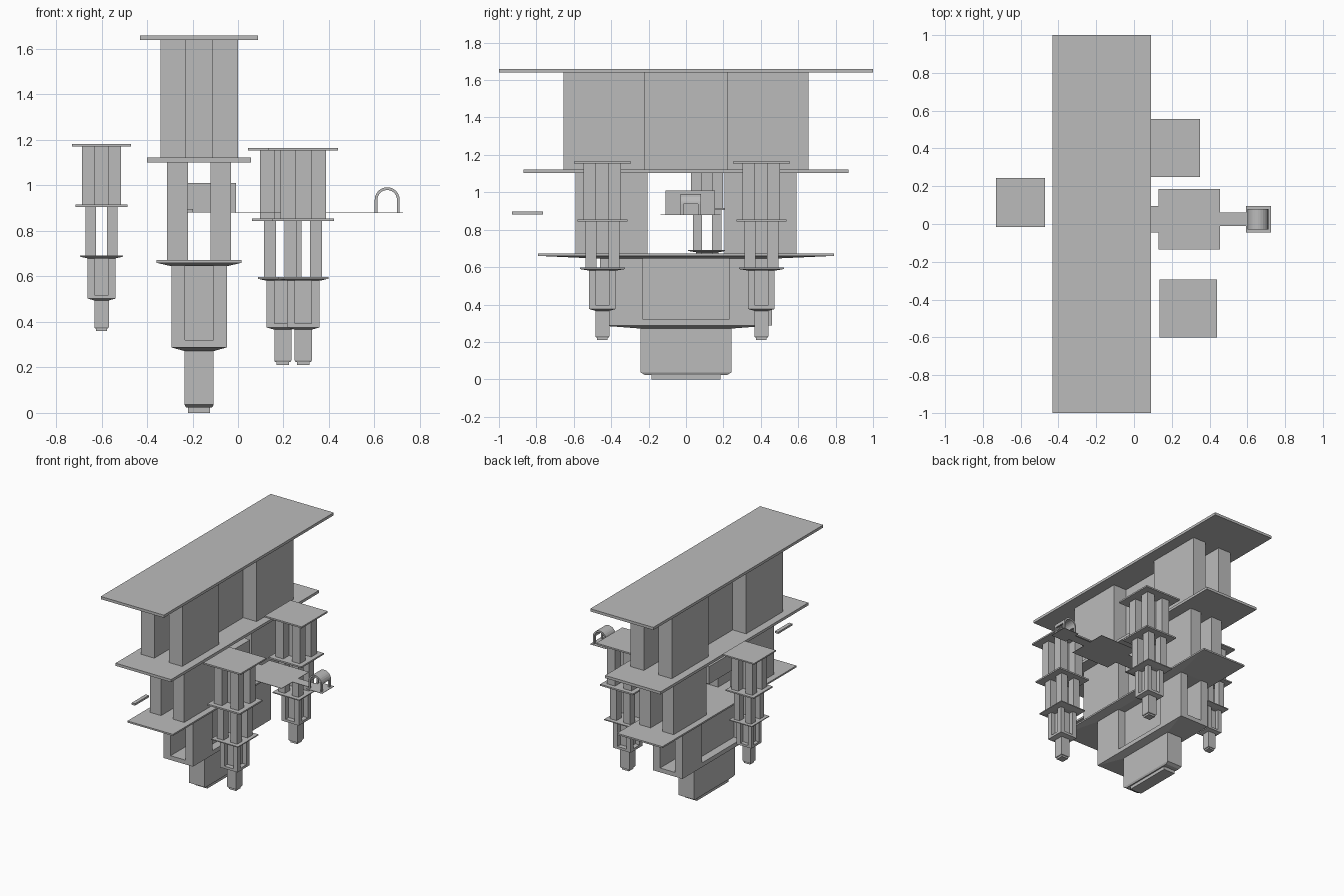
import bpy, bmesh, math

if "Cube" in bpy.data.objects:
    bpy.data.objects.remove(bpy.data.objects["Cube"])

mat = bpy.data.materials.new("stone_grey")
mat.diffuse_color = (0.5, 0.5, 0.5, 1)
mat.use_nodes = True
mat.node_tree.nodes["Principled BSDF"].inputs["Base Color"].default_value = mat.diffuse_color


def finish(bm, name):
    bmesh.ops.recalc_face_normals(bm, faces=bm.faces[:])
    me = bpy.data.meshes.new(name)
    bm.to_mesh(me)
    bm.free()
    me.materials.append(mat)
    ob = bpy.data.objects.new(name, me)
    bpy.context.collection.objects.link(ob)
    return ob


def frustum(bm, cx, cy, lo, hi):
    """Four-sided block; lo and hi are (half_x, half_y, z)."""
    rings = []
    for hx, hy, z in (lo, hi):
        rings.append([bm.verts.new((cx + sx * hx, cy + sy * hy, z))
                      for sx, sy in ((-1, -1), (1, -1), (1, 1), (-1, 1))])
    a, b = rings
    bm.faces.new(a[::-1])
    bm.faces.new(b)
    for i in range(4):
        j = (i + 1) % 4
        bm.faces.new((a[i], a[j], b[j], b[i]))


def box(bm, x0, x1, y0, y1, z0, z1):
    h = ((x1 - x0) / 2, (y1 - y0) / 2)
    frustum(bm, (x0 + x1) / 2, (y0 + y1) / 2, (*h, z0), (*h, z1))


def tower(name, cx, cy, hx, hy, zb, h):
    """Hanging stepped tower, sizes as fractions of the top plate and height."""
    k = h / 1.66

    def layer(part, *solids):
        bm = bmesh.new()
        for (ax, ay, az), (bx, by, bz) in solids:
            frustum(bm, cx, cy, (ax * hx, ay * hy, zb + az * k),
                    (bx * hx, by * hy, zb + bz * k))
        finish(bm, name + part)

    def pillars(part, ix, ox, iy, oy, z0, z1):
        bm = bmesh.new()
        for sx in (-1, 1):
            for sy in (-1, 1):
                px, py = cx + sx * hx * (ix + ox) / 2, cy + sy * hy * (iy + oy) / 2
                s = (hx * (ox - ix) / 2, hy * (oy - iy) / 2)
                frustum(bm, px, py, (*s, zb + z0 * k), (*s, zb + z1 * k))
        finish(bm, name + part)

    layer("_top_plate", ((1, 1, 1.64), (1, 1, 1.66)))
    # upper storey: core and four corner blocks
    pillars("_upper_pillars", .23, .655, .22, .655, 1.122, 1.64)
    layer("_upper_core", ((.23, .22, 1.122), (.23, .22, 1.64)))
    layer("_upper_floor", ((.88, .87, 1.102), (.88, .87, 1.122)))
    # open middle storey
    pillars("_middle_pillars", .19, .54, .205, .59, .67, 1.102)
    layer("_lower_floor", ((.72, .79, .66), (.72, .79, .672)),
          ((.47, .46, .645), (.72, .79, .66)))
    # lower storey with niches, on a tapered base
    pillars("_lower_pillars", .24, .47, .23, .46, .32, .645)
    layer("_lower_core", ((.24, .23, .32), (.24, .23, .645)))
    layer("_lower_base", ((.47, .46, .288), (.47, .46, .32)),
          ((.25, .25, .272), (.47, .46, .288)))
    # foot block and cap
    layer("_foot", ((.245, .243, .036), (.245, .243, .275)),
          ((.22, .22, .024), (.245, .243, .036)))
    layer("_foot_cap", ((.185, .185, 0), (.185, .185, .024)))


tower("main_tower", -.171, 0, .26, 1.0, 0, 1.66)
tower("back_tower", .197, .403, .153, .153, .21, .955)
tower("front_tower", .287, -.447, .153, .153, .21, .955)
tower("left_tower", -.60, .113, .13, .13, .36, .822)

# room inside the open storey and the small hanging bar
bm = bmesh.new()
box(bm, -.30, -.008, -.11, .155, .88, 1.01)
finish(bm, "inner_room")
bm = bmesh.new()
box(bm, -.225, -.198, -.93, -.765, .882, .896)
finish(bm, "side_bar")

# thin walkway out to the gate
bm = bmesh.new()
for x0, x1, y0, y1 in ((-.01, .13, -.045, .095), (.13, .455, -.135, .185),
                       (.455, .592, -.01, .06), (.592, .725, -.045, .095)):
    box(bm, x0, x1, y0, y1, .879, .882)
finish(bm, "walkway")

# barrel vault on four legs
bm = bmesh.new()
gx, gz, ro, ri, n = .656, .937, .055, .043, 12
rings = []
for i in range(n + 1):
    a = math.pi * i / n
    c, s = math.cos(a), math.sin(a)
    rings.append([bm.verts.new((gx + r * c, y, gz + r * s))
                  for r, y in ((ro, -.03), (ro, .08), (ri, .08), (ri, -.03))])
for p, q in zip(rings, rings[1:]):
    for i in range(4):
        j = (i + 1) % 4
        bm.faces.new((p[i], p[j], q[j], q[i]))
bm.faces.new(rings[0])
bm.faces.new(rings[-1][::-1])
finish(bm, "gate_vault")
bm = bmesh.new()
for sx in (-1, 1):
    for y in (-.022, .072):
        x = gx + sx * .049
        box(bm, x - .006, x + .006, y - .008, y + .008, .882, gz)
finish(bm, "gate_legs")
